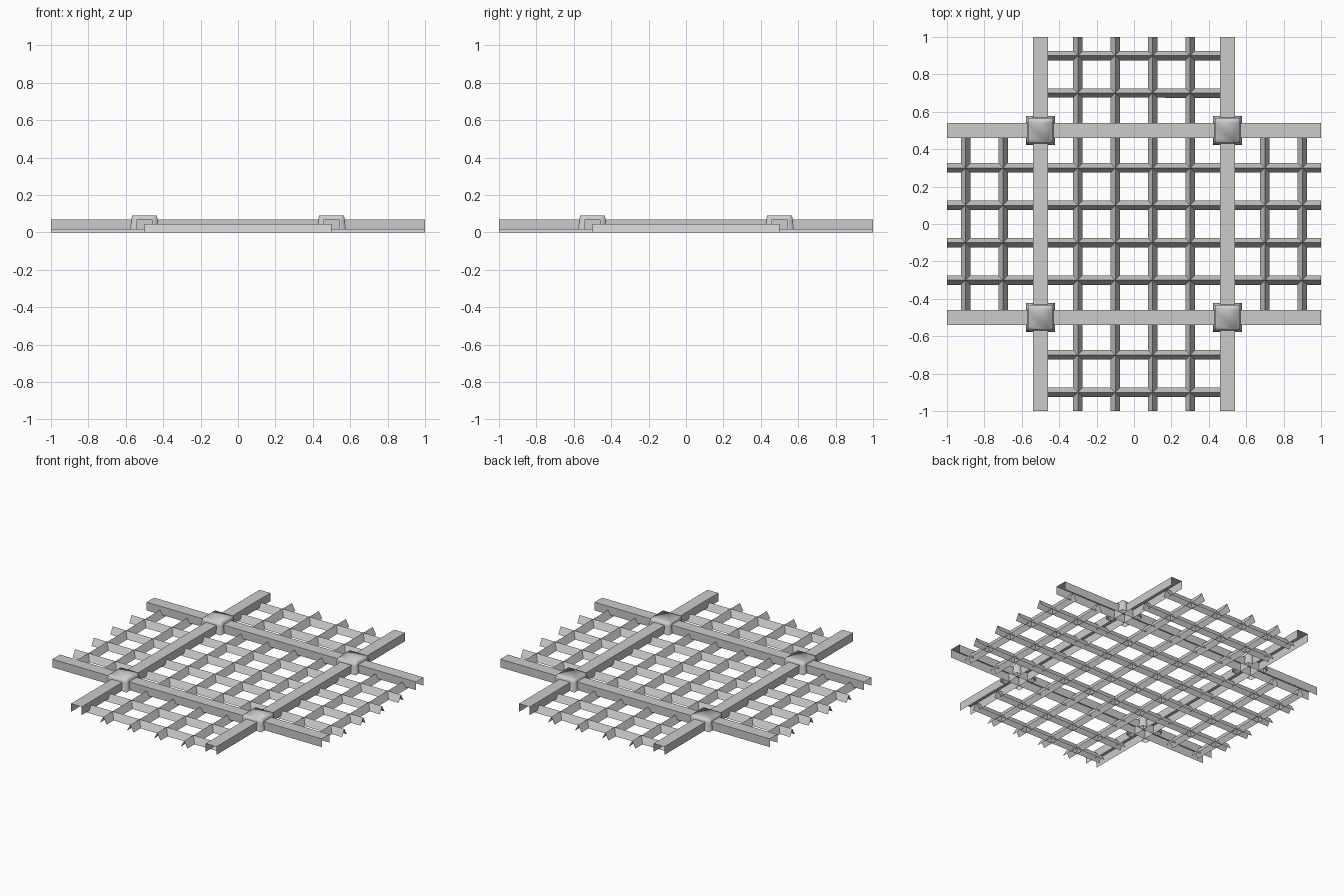
import bpy
import bmesh
from math import pi
from mathutils import Matrix, Vector

cube = bpy.data.objects.get("Cube")
if cube:
    bpy.data.objects.remove(cube, do_unlink=True)

# One plain metal colour
grey = bpy.data.materials.new("light_grey_metal")
colour = (0.6, 0.6, 0.6, 1)
grey.diffuse_color = colour
grey.use_nodes = True
grey.node_tree.nodes["Principled BSDF"].inputs["Base Color"].default_value = colour


def finish(bm, name, smooth=False):
    mesh = bpy.data.meshes.new(name)
    for face in bm.faces:
        face.smooth = smooth
    bm.to_mesh(mesh)
    bm.free()
    mesh.materials.append(grey)
    obj = bpy.data.objects.new(name, mesh)
    bpy.context.scene.collection.objects.link(obj)
    return obj


def folded_strip(name, profile, offset, half_length, along_x):
    """Open sheet profile (across, height) swept along one axis."""
    bm = bmesh.new()
    ends = [[bm.verts.new((offset + w, s * half_length, z)) for w, z in profile]
            for s in (-1, 1)]
    for i in range(len(profile) - 1):
        # wound so the outside of the fold faces up and out
        bm.faces.new((ends[0][i + 1], ends[1][i + 1], ends[1][i], ends[0][i]))
    if along_x:
        bmesh.ops.transform(bm, matrix=Matrix.Rotation(pi / 2, 4, 'Z'), verts=bm.verts)
    for face in bm.faces:
        face.normal_update()
        if face.normal.z < -0.01:
            face.normal_flip()
        elif abs(face.normal.z) < 0.01:
            side = Vector((0, offset, 0)) if along_x else Vector((offset, 0, 0))
            if along_x:
                side = -side if face.calc_center_median().y * offset < 0 else side
            if face.normal.dot(face.calc_center_median() - side) * 1 < 0 and \
                    abs(face.normal.dot(face.calc_center_median() - side)) < 0.1:
                face.normal_flip()
    return finish(bm, name)


BEAM_HALF, BEAM_LOW, BEAM_TOP = 0.04, 0.015, 0.07
channel = [(-BEAM_HALF, BEAM_LOW), (-BEAM_HALF, BEAM_TOP),
           (BEAM_HALF, BEAM_TOP), (BEAM_HALF, BEAM_LOW)]
ridge = [(-0.025, 0), (0, 0.045), (0.025, 0)]

# Main channel beams and the ridged lattice bars, in both directions
for along_x in (False, True):
    way = "cross" if along_x else "long"
    for side in (-0.5, 0.5):
        folded_strip(way + "_beam", channel, side, 1, along_x)
    for step in (0.1, 0.3, 0.7, 0.9):
        for sign in (-1, 1):
            reach = 1 if step < 0.5 else 0.5
            folded_strip(way + "_lattice_bar", ridge, sign * step, reach, along_x)


# Flared caps over the beam crossings, notched where the beams pass
def cap(cx, cy):
    bm = bmesh.new()
    rings = []
    for half, z in ((0.0775, BEAM_LOW), (0.0695, BEAM_TOP), (0.067, 0.09)):
        ring = []
        for turn in range(4):
            spin = Matrix.Rotation(turn * pi / 2, 4, 'Z')
            for x in (-half, -BEAM_HALF, BEAM_HALF):
                ring.append(bm.verts.new(spin @ Vector((x, -half, z))
                                         + Vector((cx, cy, 0))))
        rings.append(ring)
    for level in range(2):
        low, high = rings[level], rings[level + 1]
        for i in range(12):
            if level == 0 and i % 3 == 1:
                continue  # notch for a beam
            j = (i + 1) % 12
            bm.faces.new((low[i], low[j], high[j], high[i]))
    bm.faces.new(rings[-1])
    finish(bm, "crossing_cap", smooth=True)


for cx in (-0.5, 0.5):
    for cy in (-0.5, 0.5):
        cap(cx, cy)
